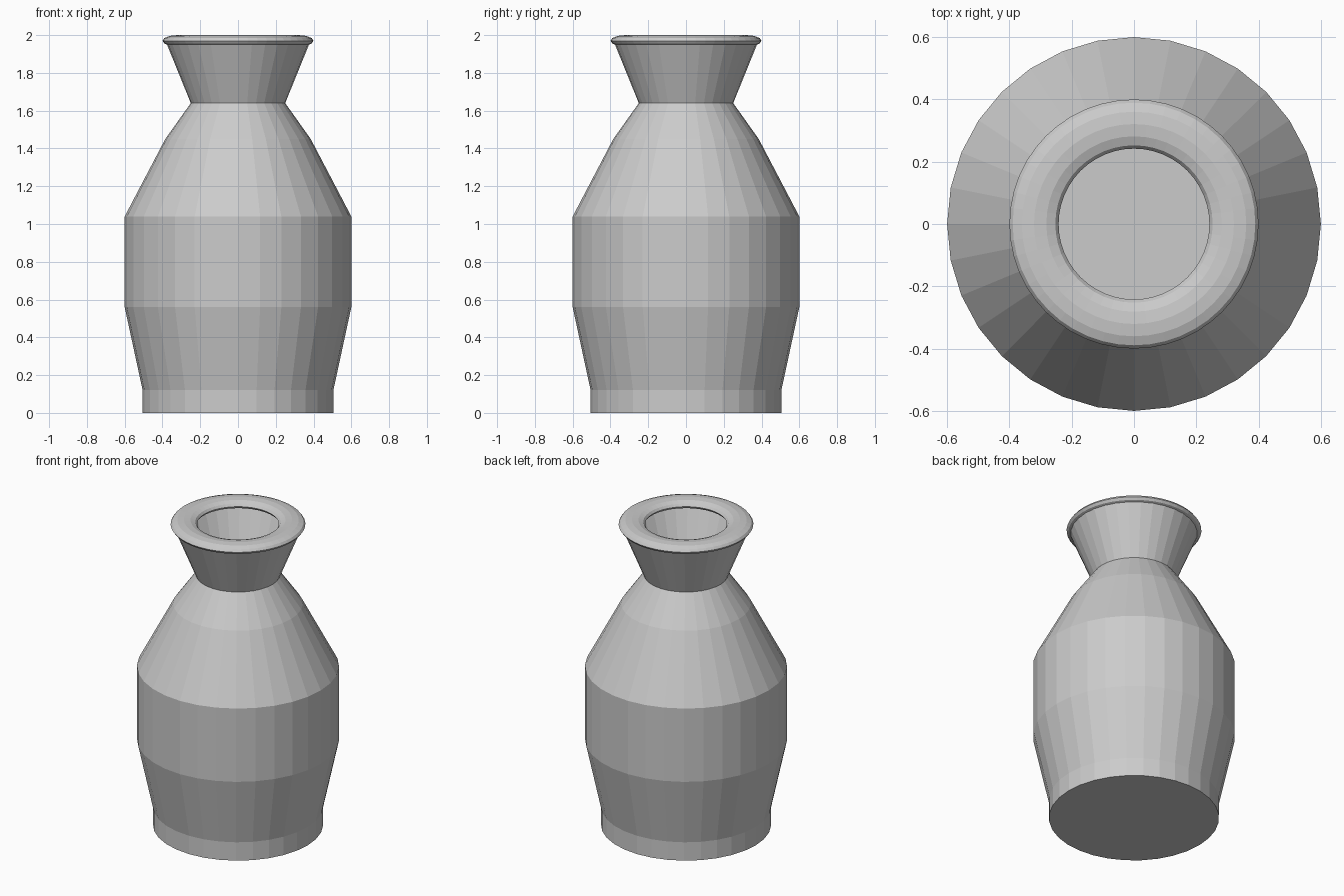
import bpy, bmesh
from math import cos, sin, tau

if "Cube" in bpy.data.objects:
    bpy.data.objects.remove(bpy.data.objects["Cube"])


def lathe(name, profile, sides, closed=False):
    """Revolve (radius, z) points about z; an open profile gets a bottom cap."""
    bm = bmesh.new()
    rings = [[bm.verts.new((r * cos(tau * i / sides), r * sin(tau * i / sides), z))
              for i in range(sides)] for r, z in profile]
    pairs = list(zip(rings, rings[1:]))
    if closed:
        pairs.append((rings[-1], rings[0]))
    else:
        bm.faces.new(rings[0][::-1])
    for low, high in pairs:
        for i in range(sides):
            j = (i + 1) % sides
            bm.faces.new((low[i], low[j], high[j], high[i]))
    mesh = bpy.data.meshes.new(name)
    bm.to_mesh(mesh)
    bm.free()
    obj = bpy.data.objects.new(name, mesh)
    bpy.context.collection.objects.link(obj)
    return obj


# Hollow vase: foot, belly, shoulder and flared neck
lathe("vase_body", [(0.505, 0), (0.505, 0.12), (0.6, 0.56), (0.6, 1.04),
                    (0.385, 1.45), (0.25, 1.64), (0.38, 1.96)], 32)

# Flattened ring around the mouth
ring = [(0.321 + 0.079 * cos(tau * k / 12), 1.97 + 0.03 * sin(tau * k / 12))
        for k in range(12)]
lathe("mouth_rim", ring, 48, closed=True)
